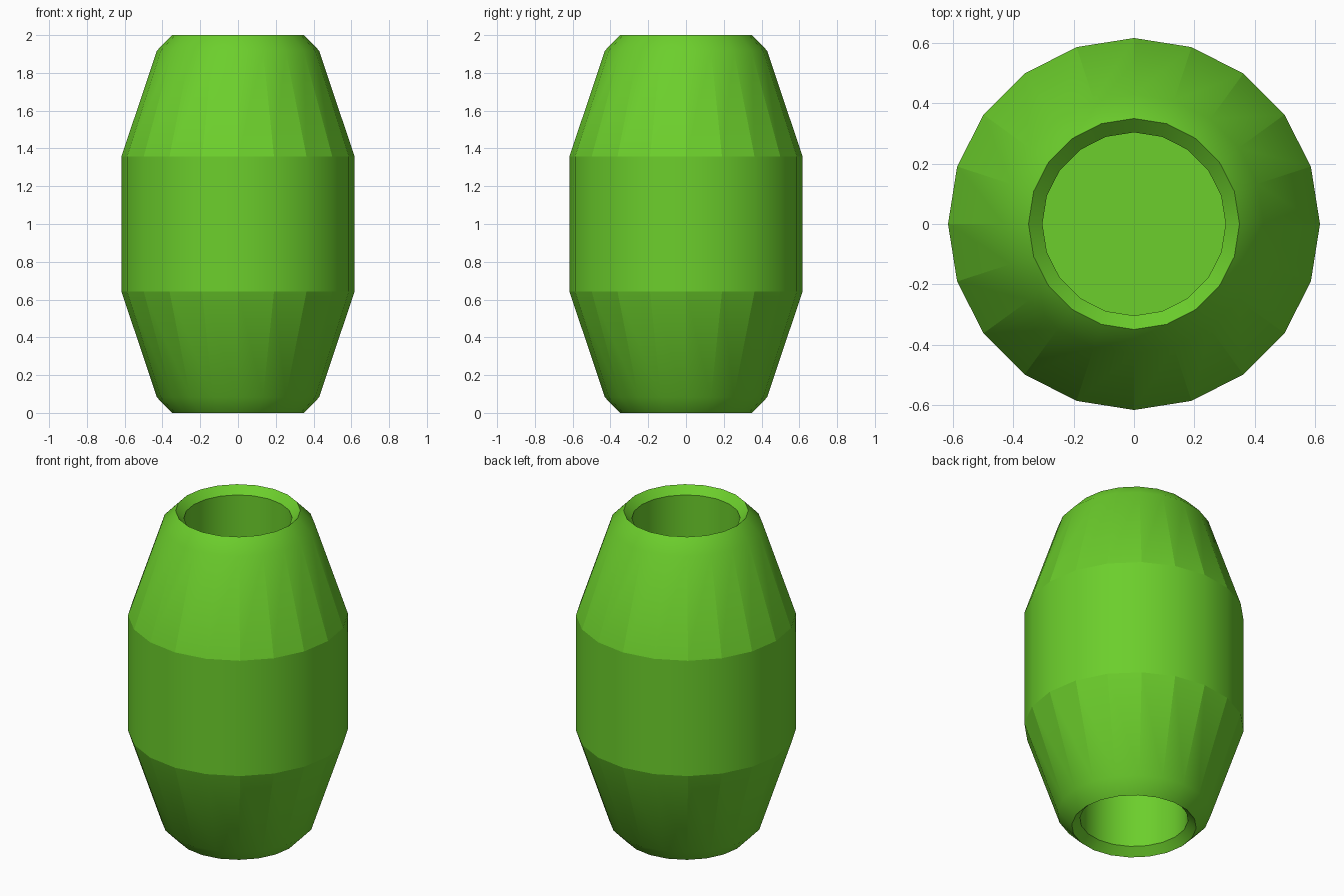
import bpy, bmesh, math

if "Cube" in bpy.data.objects:
    bpy.data.objects.remove(bpy.data.objects["Cube"])

SIDES = 20
# Half profile (radius, height above mid-plane): band edge, taper, chamfer, rim, bore, floor
UPPER = [(0.617, 0.357), (0.43, 0.917), (0.35, 1.0), (0.304, 0.955), (0.304, 0.36)]
SHARP_RINGS = {0, 2, 3, 4}

bm = bmesh.new()


def ring(r, z):
    return [bm.verts.new((r * math.cos(2 * math.pi * i / SIDES),
                          r * math.sin(2 * math.pi * i / SIDES), z))
            for i in range(SIDES)]


def bridge(a, b):
    for i in range(SIDES):
        j = (i + 1) % SIDES
        bm.faces.new((a[i], a[j], b[j], b[i]))


# Upper and lower halves, each ending in a recessed floor
halves = []
for sign in (1, -1):
    rings = [ring(r, 1 + sign * z) for r, z in UPPER]
    for a, b in zip(rings, rings[1:]):
        bridge(a, b)
    bm.faces.new(rings[-1])
    halves.append(rings)

# Straight middle band
bridge(halves[1][0], halves[0][0])
bmesh.ops.recalc_face_normals(bm, faces=bm.faces)

# Smooth shading with crisp rings and faceted taper ends
for f in bm.faces:
    f.smooth = True
for rings in halves:
    for k in SHARP_RINGS:
        for i in range(SIDES):
            bm.edges.get((rings[k][i], rings[k][(i + 1) % SIDES])).smooth = False
    for a, b in zip(rings[0], rings[1]):
        bm.edges.get((a, b)).smooth = False

mesh = bpy.data.meshes.new("barrel_body")
bm.to_mesh(mesh)
bm.free()
body = bpy.data.objects.new("barrel_body", mesh)
bpy.context.collection.objects.link(body)

# Green paint
green = bpy.data.materials.new("green")
green.diffuse_color = (0.15, 0.62, 0.025, 1)
green.use_nodes = True
green.node_tree.nodes["Principled BSDF"].inputs["Base Color"].default_value = green.diffuse_color
mesh.materials.append(green)
